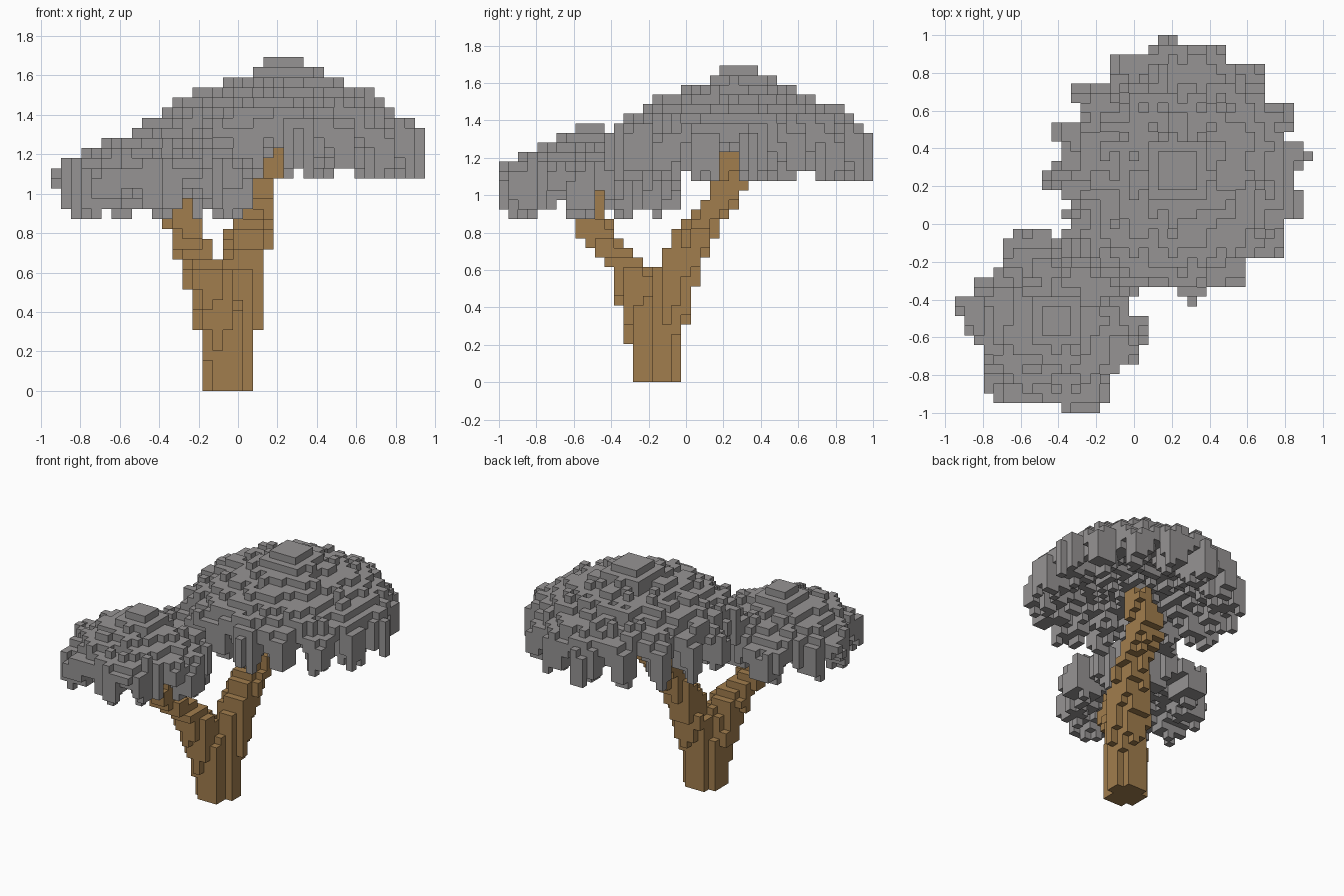
import bpy
import bmesh
import math
import random
from mathutils import Vector

random.seed(4)
cube = bpy.data.objects.get("Cube")
if cube:
    bpy.data.objects.remove(cube)

# Voxel grid: cells across, deep; the depth spans two units
NX, NY = 37, 39
S = 2 / NY


def material(name, rgb):
    m = bpy.data.materials.new(name)
    m.use_nodes = True
    colour = (*rgb, 1)
    m.diffuse_color = colour
    bsdf = m.node_tree.nodes["Principled BSDF"]
    bsdf.inputs["Base Color"].default_value = colour
    bsdf.inputs["Roughness"].default_value = 0.9
    return m


# Four corners of a cell face for every axis direction
def face_corners(axis, side):
    u, v = (axis + 1) % 3, (axis + 2) % 3
    corners = []
    for a, b in ((0, 0), (1, 0), (1, 1), (0, 1)):
        c = [0, 0, 0]
        c[axis], c[u], c[v] = side, a, b
        corners.append(tuple(c))
    return corners if side else corners[::-1]


def voxel_object(name, cells, mat):
    """Skin a set of cells with only its outward-facing squares."""
    bm = bmesh.new()
    verts = {}

    def vert(p):
        if p not in verts:
            x, y, z = p
            verts[p] = bm.verts.new(((x - NX / 2) * S, (y - NY / 2) * S, z * S))
        return verts[p]

    for axis in range(3):
        for side in (0, 1):
            corners = face_corners(axis, side)
            step = [0, 0, 0]
            step[axis] = 1 if side else -1
            for cell in cells:
                if tuple(p + q for p, q in zip(cell, step)) in cells:
                    continue
                bm.faces.new([vert(tuple(p + q for p, q in zip(cell, c))) for c in corners])
    mesh = bpy.data.meshes.new(name)
    bm.to_mesh(mesh)
    bm.free()
    mesh.materials.append(mat)
    obj = bpy.data.objects.new(name, mesh)
    bpy.context.collection.objects.link(obj)


def clamp(value, low, high):
    return max(low, min(high, value))


def canopy(rows, first_row, centre, reach, apex, drop, cap, lobes, phase, ceiling, hang):
    """Domed crown on a ragged footprint, with lobes hanging from its rim."""
    cells = set()
    for r, (start, end) in enumerate(rows):
        j = NY - 1 - first_row - r
        for i in range(start, end):
            dx, dy = i + 0.5 - centre[0], j + 0.5 - centre[1]
            d = math.hypot(dx, dy)
            square = max(abs(dx), abs(dy))
            # Upper surface: rough dome with a square cap
            top = round(apex - 1.5 - drop * (d / reach) ** 2 + random.uniform(-0.85, 0.5))
            if square < cap:
                top = apex
            elif square < cap + 1:
                top = apex - 1
            # Lower surface: ceiling sloping down into the rim lobes
            wave = math.cos(lobes * (math.atan2(dy, dx) - math.radians(phase)))
            slope = clamp((d / reach - 0.4) / 0.35, 0, 1)
            fall = hang * slope * clamp(0.75 + wave, 0.2, 1)
            bottom = round(ceiling - fall + random.uniform(-0.55, 0.55))
            if d > reach * 0.98:
                bottom += 1
            cells.update((i, j, k) for k in range(min(bottom, top - 1), top))
    return cells


def limb(path):
    """Stack of discs along a path of (x, y, z, radius) stations."""
    cells = set()
    for (a, b) in zip(path, path[1:]):
        k0, k1 = round(a[2] / S), round(b[2] / S)
        for k in range(k0, k1):
            t = (k + 0.5 - k0) / (k1 - k0)
            x, y, _, rad = Vector(a).lerp(Vector(b), t)
            cx, cy, rad = x / S + NX / 2, y / S + NY / 2, rad / S
            for i in range(NX):
                for j in range(NY):
                    d = math.hypot(i + 0.5 - cx, j + 0.5 - cy)
                    # Bark grooves stay constant along a column
                    groove = 0.2 * math.sin(i * 2.3 + j * 4.1)
                    if d < rad + groove:
                        cells.add((i, j, k))
    return cells


bark = material("bark_brown", (0.355, 0.205, 0.074))
leaf = material("foliage_grey", (0.306, 0.295, 0.295))

# Footprints: first and last cell of each row, back to front
large_rows = [(21, 23), (20, 28), (16, 28), (16, 32), (16, 32), (12, 32), (12, 32),
              (13, 35), (13, 35), (10, 35), (10, 34), (11, 36), (11, 37), (10, 36),
              (9, 35), (9, 35), (11, 36), (12, 36), (11, 36), (12, 34), (11, 34),
              (11, 34), (11, 34), (12, 30), (14, 30), (16, 30), (23, 26), (24, 25)]
small_rows = [(6, 10), (5, 12), (5, 14), (5, 15), (4, 17), (2, 18), (2, 19), (0, 18),
              (0, 18), (1, 20), (1, 20), (2, 20), (3, 19), (3, 19), (3, 17), (3, 16),
              (3, 16), (4, 16), (11, 15)]

large = canopy(large_rows, 0, (23, 25), 14, 33, 6, 2, 16, 7, 25.6, 3.9)
small = canopy(small_rows, 20, (10.5, 9.5), 9.5, 27, 3.5, 1.5, 9, -8, 20.3, 2.7) - large

# Forked trunk: one limb under each crown
base = (-0.05, -0.155, 0, 0.122)
tall_limb = limb([base, (-0.02, -0.11, 0.36, 0.12), (0.03, -0.02, 0.68, 0.115),
                  (0.07, 0.08, 0.85, 0.10), (0.085, 0.19, 0.97, 0.10),
                  (0.12, 0.25, 1.08, 0.09), (0.18, 0.23, 1.33, 0.07)])
short_limb = limb([base, (-0.085, -0.19, 0.33, 0.13), (-0.16, -0.30, 0.60, 0.115),
                   (-0.23, -0.42, 0.74, 0.10), (-0.27, -0.49, 0.82, 0.10),
                   (-0.31, -0.51, 1.03, 0.08)])

voxel_object("trunk", (tall_limb | short_limb) - large - small, bark)
voxel_object("large_canopy", large, leaf)
voxel_object("small_canopy", small, leaf)
